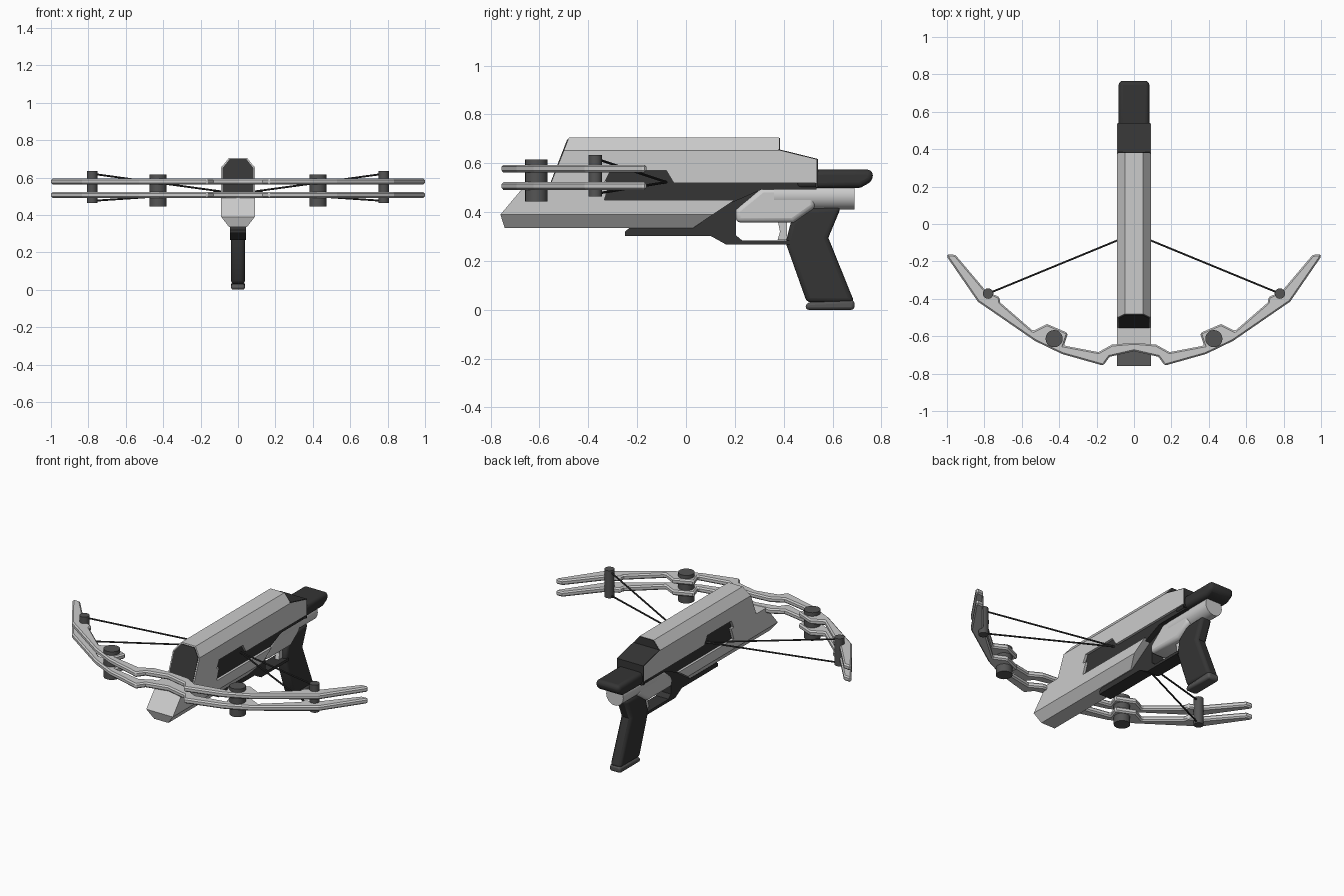
import bpy, bmesh, math
from mathutils import Vector

if "Cube" in bpy.data.objects:
    bpy.data.objects.remove(bpy.data.objects["Cube"])


def material(name, v):
    m = bpy.data.materials.new(name)
    m.diffuse_color = (v, v, v, 1)
    m.use_nodes = True
    m.node_tree.nodes["Principled BSDF"].inputs["Base Color"].default_value = m.diffuse_color
    return m


DARK = material("dark_polymer", 0.035)
STEEL = material("dark_steel", 0.09)


def finish(bm, name, mat, bevel, segs):
    bmesh.ops.recalc_face_normals(bm, faces=bm.faces)
    me = bpy.data.meshes.new(name)
    bm.to_mesh(me)
    bm.free()
    ob = bpy.data.objects.new(name, me)
    bpy.context.collection.objects.link(ob)
    if mat:
        me.materials.append(mat)
    if bevel:
        b = ob.modifiers.new("bevel", 'BEVEL')
        b.width, b.segments = bevel, segs
        b.limit_method, b.angle_limit = 'ANGLE', math.radians(50)
    if segs > 1:
        bpy.ops.object.select_all(action='DESELECT')
        ob.select_set(True)
        bpy.context.view_layer.objects.active = ob
        bpy.ops.object.shade_smooth_by_angle(angle=math.radians(40))
    return ob


def loft(name, a, b, mat=None, bevel=0, segs=1):
    """Join two matching outlines into a solid."""
    bm = bmesh.new()
    va = [bm.verts.new(p) for p in a]
    vb = [bm.verts.new(p) for p in b]
    n = len(a)
    bm.faces.new(va)
    bm.faces.new(vb[::-1])
    for i in range(n):
        j = (i + 1) % n
        bm.faces.new((va[i], vb[i], vb[j], va[j]))
    return finish(bm, name, mat, bevel, segs)


def side(name, pts, w=None, mat=None, bevel=0, segs=1):
    """Side profile of (y, z) with half width w, or (y, z, w) per point."""
    pts = [(p[0], p[1], p[2] if len(p) > 2 else w) for p in pts]
    return loft(name, [(-w, y, z) for y, z, w in pts],
                [(w, y, z) for y, z, w in pts], mat, bevel, segs)


def rod(name, p, q, r, mat, sides=20):
    p, q = Vector(p), Vector(q)
    bpy.ops.mesh.primitive_cylinder_add(
        vertices=sides, radius=r, depth=(q - p).length, location=(p + q) / 2)
    ob = bpy.context.object
    ob.name = name
    ob.rotation_euler = (q - p).to_track_quat('Z', 'Y').to_euler()
    if mat:
        ob.data.materials.append(mat)
    bpy.ops.object.shade_smooth_by_angle(angle=math.radians(40))
    return ob


# Upper housing with chamfered top
side("upper_housing", [(-.553, .52), (-.335, .52), (-.31, .57), (-.08, .57),
                       (-.05, .52), (.535, .52), (.535, .615), (.38, .653),
                       (-.5, .653)], .09)
side("upper_housing_top", [(-.5, .653, .09), (.38, .653, .09),
                           (.38, .705, .048), (-.48, .705, .048)])


# Dark muzzle face and rear cover
def front(z):
    return -.48 - (.705 - z) * .385 - .004


side("muzzle_face", [(front(.52), .52), (front(.652), .652),
                     (front(.652) + .02, .652), (front(.52) + .02, .52)], .082, DARK)
side("muzzle_face_top", [(front(.652), .652, .082), (front(.698), .698, .045),
                         (front(.698) + .02, .698, .045),
                         (front(.652) + .02, .652, .082)], mat=DARK)
side("rear_cover", [(.378, .653), (.378, .658), (.54, .618), (.54, .5),
                    (.53, .5), (.53, .615)], .089, DARK)
side("rear_chamfer_cover", [(.378, .655, .087), (.384, .655, .087),
                            (.384, .704, .047), (.378, .704, .047)], mat=DARK)

# Lower housing with chamfered keel
side("lower_housing", [(-.76, .39), (.11, .39), (.2, .45), (-.335, .45),
                       (-.31, .521), (-.65, .521)], .09)
side("lower_housing_keel", [(-.76, .39, .09), (-.743, .336, .048),
                            (.03, .336, .048), (.11, .39, .09)])

# Recessed dark core and rounded rear stock
side("core", [(-.345, .44), (.19, .44), (.31, .493), (.535, .493),
              (.535, .53), (-.04, .53), (-.07, .58), (-.32, .58)], .075, DARK)
side("rear_stock", [(.45, .497), (.715, .5), (.765, .528), (.765, .574),
                    (.45, .574)], .082, DARK, .022, 4)

# Trigger housing, guard and trigger
side("trigger_housing", [(.31, .5), (.2, .41), (.205, .357), (.44, .357),
                         (.53, .42), (.53, .5)], .055, None, .02, 3)
rod("receiver_tube", (0, .36, .468), (0, .69, .468), .058, None, 24)
side("guard", [(-.23, .337), (-.25, .32), (-.25, .303), (.1, .303), (.165, .267),
               (.43, .267), (.43, .284), (.23, .284), (.205, .305), (.205, .41),
               (.3, .49), (.18, .46), (.02, .337)], .042, DARK)
side("trigger", [(.375, .37), (.415, .37), (.412, .286), (.375, .286),
                 (.385, .32)], .013)

# Pistol grip
side("grip", [(.43, .36), (.49, .415), (.635, .42), (.583, .295), (.69, .03),
              (.495, .03), (.408, .275)], .037, DARK, .018, 3)
side("grip_base", [(.49, 0), (.69, 0), (.69, .04), (.51, .032), (.49, .025)],
     .037, STEEL, .012, 2)

# Bow limbs, one outline mirrored across the middle and stacked twice
half = [(.13, -.71), (.165, -.757), (.385, -.695), (.53, -.625), (.835, -.415),
        (.997, -.18), (1, -.162), (.955, -.165), (.79, -.36), (.72, -.39),
        (.715, -.42), (.54, -.572), (.465, -.535), (.353, -.583), (.375, -.65),
        (.19, -.685), (.118, -.645)]
outline = [(0, -.68)] + half + [(0, -.635)] + [(-x, y) for x, y in half[::-1]]
for label, z in (("lower", .507), ("upper", .578)):
    loft(label + "_limb", [(x, y, z - .016) for x, y in outline],
         [(x, y, z + .016) for x, y in outline], None, .008)

# Pulleys, end pins and string on both sides
for s, label in ((-1, "left"), (1, "right")):
    rod(label + "_pulley", (s * .427, -.613, .444), (s * .427, -.613, .616), .046, STEEL)
    rod(label + "_end_pin", (s * .78, -.372, .465), (s * .78, -.372, .634), .028, STEEL, 16)
    for z in (.62, .475):
        rod(label + "_string", (s * .78, -.372, z), (s * .07, -.08, .523), .005, DARK, 8)
